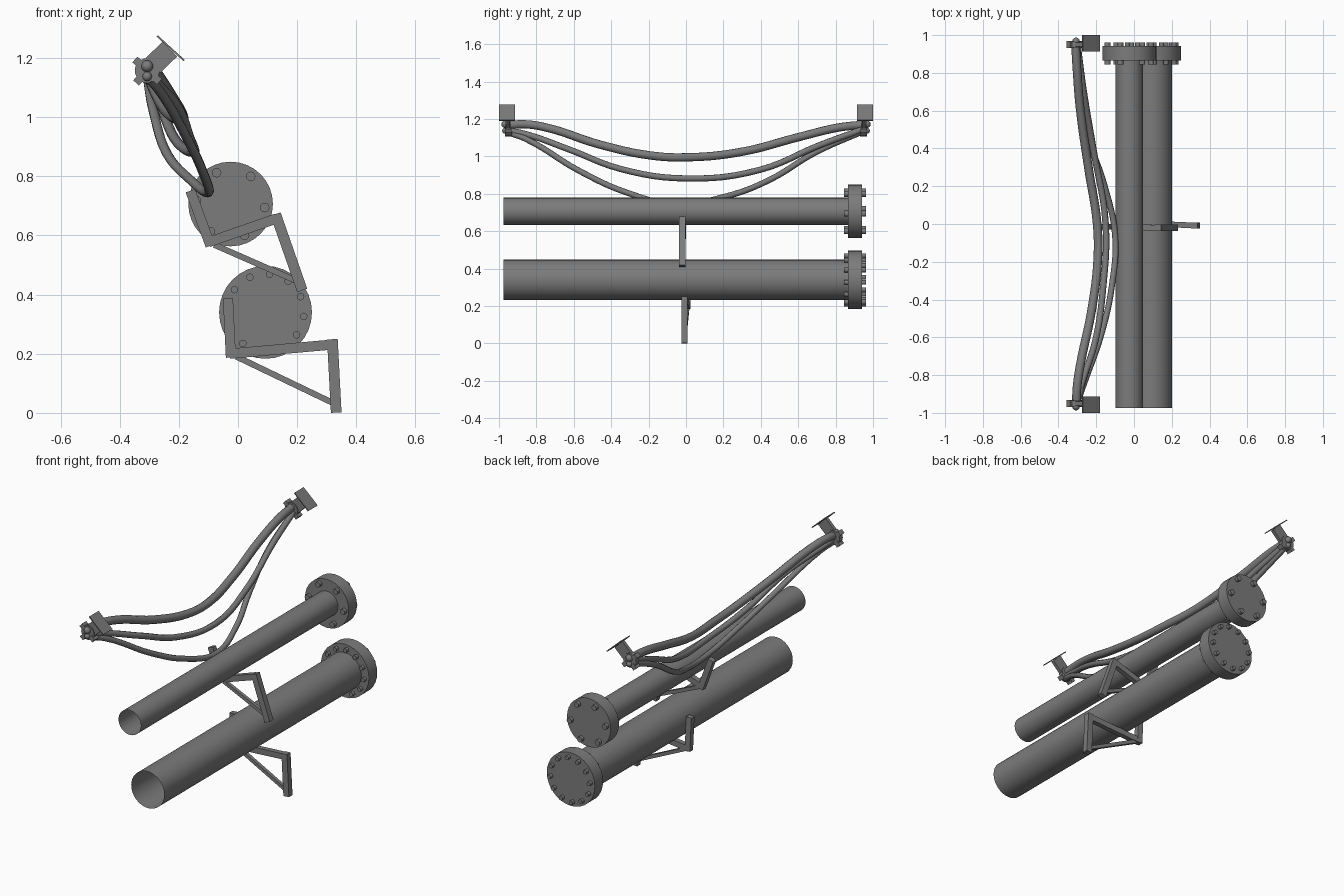
import bpy, math
from mathutils import Vector, Matrix

cube = bpy.data.objects.get("Cube")
if cube:
    bpy.data.objects.remove(cube, do_unlink=True)

grey = bpy.data.materials.new("dull_steel_grey")
grey.use_nodes = True
GREY = (0.2, 0.2, 0.2, 1)
grey.diffuse_color = GREY
grey.node_tree.nodes["Principled BSDF"].inputs["Base Color"].default_value = GREY


def finish(obj, name, smooth=False):
    obj.name = name
    obj.data.materials.append(grey)
    if smooth:
        bpy.ops.object.shade_smooth_by_angle(angle=math.radians(40))
    return obj


def cylinder_y(name, x, z, radius, y0, y1, sides=32, fill='NGON'):
    bpy.ops.mesh.primitive_cylinder_add(
        vertices=sides, radius=radius, depth=y1 - y0, end_fill_type=fill,
        location=(x, (y0 + y1) / 2, z), rotation=(math.pi / 2, 0, 0))
    return finish(bpy.context.object, name, True)


def bar(name, start, end, width, depth):
    """Rectangular bar from start to end; depth runs along y."""
    a, b = Vector(start), Vector(end)
    along = (b - a).normalized()
    side = Vector((0, 1, 0)).cross(along).normalized()
    across = along.cross(side)
    bpy.ops.mesh.primitive_cube_add(size=1)
    obj = finish(bpy.context.object, name)
    axes = Matrix((side, across, along)).transposed()
    obj.data.transform(Matrix.Diagonal((width, depth, (b - a).length, 1)))
    obj.matrix_world = Matrix.Translation((a + b) / 2) @ axes.to_4x4()
    return obj


# Open pipes with a bolted end flange
def flanged_pipe(name, x, z, pipe_r, flange_r, bolts, bolt_circle, bolt_r):
    cylinder_y(name + "_pipe", x, z, pipe_r, -0.975, 0.87, fill='NOTHING')
    cylinder_y(name + "_flange", x, z, flange_r, 0.865, 0.942)
    for i in range(bolts):
        a = math.radians(-6) + math.tau * i / bolts
        cylinder_y(name + "_flange_bolt", x + bolt_circle * math.cos(a),
                   z + bolt_circle * math.sin(a), bolt_r, 0.845, 0.962, 12)


flanged_pipe("upper", -0.025, 0.706, 0.073, 0.143, 6, 0.116, 0.016)
flanged_pipe("lower", 0.093, 0.340, 0.108, 0.157, 12, 0.130, 0.0125)


# Pipe support brackets: short post, shelf, long post and diagonal brace
def bracket(name, y0, y1, post, shelf, leg, brace):
    for part, (x0, z0, x1, z1), width, depth in (
            ("post", post, 0.034, 0.03), ("shelf", shelf, 0.034, 0.03),
            ("leg", leg, 0.036, 0.034), ("brace", brace, 0.02, 0.02)):
        mid = (y0 + y1) / 2
        ya, yb = {"post": (y0, y0), "leg": (y1, y1)}.get(part, (y0, y1))
        bar(f"{name}_bracket_{part}", (x0, ya, z0), (x1, yb, z1), width, depth)


bracket("upper", -0.014, -0.02,
        (-0.161, 0.751, -0.093, 0.565), (-0.10, 0.577, 0.13, 0.657),
        (0.127, 0.672, 0.217, 0.414), (-0.08, 0.568, 0.2, 0.445))
bracket("lower", 0.008, -0.008,
        (-0.034, 0.388, -0.024, 0.187), (-0.028, 0.2, 0.32, 0.231),
        (0.319, 0.249, 0.332, 0.001), (-0.005, 0.19, 0.32, 0.034))


# Hanging cables swept along smooth curves
def cable(name, radius, points):
    curve = bpy.data.curves.new(name, 'CURVE')
    curve.dimensions = '3D'
    curve.bevel_depth = radius
    curve.bevel_resolution = 3
    curve.resolution_u = 6
    curve.use_fill_caps = True
    spline = curve.splines.new('BEZIER')
    spline.bezier_points.add(len(points) - 1)
    for bp, co in zip(spline.bezier_points, points):
        bp.co = co
        bp.handle_left_type = bp.handle_right_type = 'AUTO'
    obj = bpy.data.objects.new(name, curve)
    bpy.context.collection.objects.link(obj)
    bpy.ops.object.select_all(action='DESELECT')
    obj.select_set(True)
    bpy.context.view_layer.objects.active = obj
    bpy.ops.object.convert(target='MESH')
    finish(bpy.context.object, name, True)


cable("top_cable", 0.023, [
    (-.305, -.96, 1.165), (-.302, -.87, 1.172), (-.285, -.75, 1.155),
    (-.225, -.46, 1.063), (-.192, -.19, 1.005), (-.195, 0, .995),
    (-.24, .29, 1.023), (-.285, .61, 1.105), (-.302, .82, 1.155), (-.31, .96, 1.17)])
cable("middle_cable", 0.017, [
    (-.3, -.96, 1.14), (-.28, -.86, 1.12), (-.205, -.62, 1.035),
    (-.165, -.35, .933), (-.15, 0, .882), (-.215, .395, .928),
    (-.268, .715, 1.06), (-.3, .96, 1.15)])
cable("bottom_cable", 0.016, [
    (-.305, -.96, 1.13), (-.27, -.86, 1.095), (-.168, -.566, .92),
    (-.117, -.326, .81), (-.1, -.06, .745), (-.158, .21, .785),
    (-.24, .45, .876), (-.286, .69, 1.02), (-.307, .96, 1.14)])

# Cable hangers at both ends: plate, web, hub, clamps and ball
HUB_X, HUB_Z = -0.307, 1.157
for end, s in (("front", -1), ("back", 1)):
    yh = 0.95 * s
    bar(end + "_hanger_plate", (-0.273, 0.957 * s, 1.274),
        (-0.182, 0.957 * s, 1.191), 0.006, 0.086)
    bar(end + "_hanger_web", (HUB_X + 0.02, yh, HUB_Z + 0.018),
        (-0.23, yh, 1.23), 0.07, 0.02)
    cylinder_y(end + "_hanger_hub", HUB_X, HUB_Z, 0.042, yh - 0.015, yh + 0.015, 20)
    for degrees in (138, 228, 318):
        a = math.radians(degrees)
        d = Vector((math.cos(a), 0, math.sin(a)))
        hub = Vector((HUB_X, yh, HUB_Z))
        bar(end + "_hanger_clamp", hub + d * 0.025, hub + d * 0.056, 0.026, 0.038)
    for dz, r in ((0.015, 0.02), (-0.02, 0.016)):
        bpy.ops.mesh.primitive_uv_sphere_add(
            segments=16, ring_count=8, radius=r,
            location=(HUB_X, 0.967 * s, HUB_Z + dz))
        finish(bpy.context.object, end + "_cable_end_ball", True)
